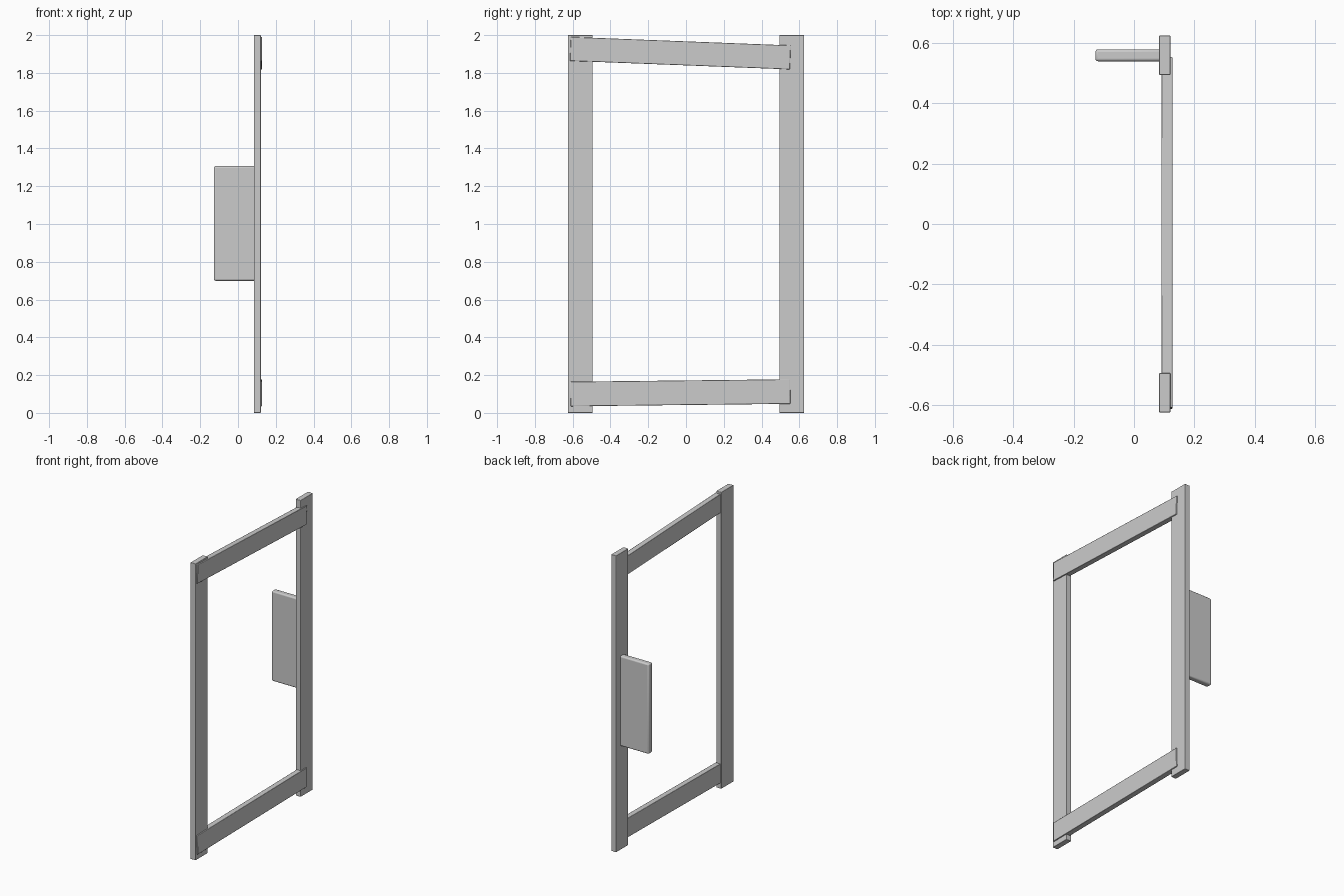
import bpy
from math import atan2, hypot

if "Cube" in bpy.data.objects:
    bpy.data.objects.remove(bpy.data.objects["Cube"])


def board(name, center, size, bevel, segments=2, tilt=0.0):
    bpy.ops.mesh.primitive_cube_add(size=1, location=center)
    ob = bpy.context.object
    ob.name = name
    ob.scale = size
    bpy.ops.object.transform_apply(location=False, rotation=False, scale=True)
    ob.rotation_euler.x = tilt
    mod = ob.modifiers.new("soft_edges", 'BEVEL')
    mod.width = bevel
    mod.segments = segments
    bpy.ops.object.shade_smooth_by_angle()
    return ob


def rail(name, z_left, z_right, height):
    # Board nailed across the posts, slightly crooked
    y0, y1 = -0.612, 0.552
    board(name, (0.109, (y0 + y1) / 2, (z_left + z_right) / 2),
          (0.037, hypot(y1 - y0, z_right - z_left), height), 0.003,
          tilt=atan2(z_right - z_left, y1 - y0))


# Upright posts
for side, label in ((-1, "left"), (1, "right")):
    board(label + "_post", (0.102, side * 0.56, 1.0), (0.037, 0.13, 2.0), 0.002)

# Crooked cross rails
rail("top_rail", 1.927, 1.882, 0.127)
rail("bottom_rail", 0.100, 0.113, 0.130)

# Handle plate projecting from one post
board("handle_plate", (-0.016, 0.56, 1.003), (0.224, 0.04, 0.607), 0.009, 3)
